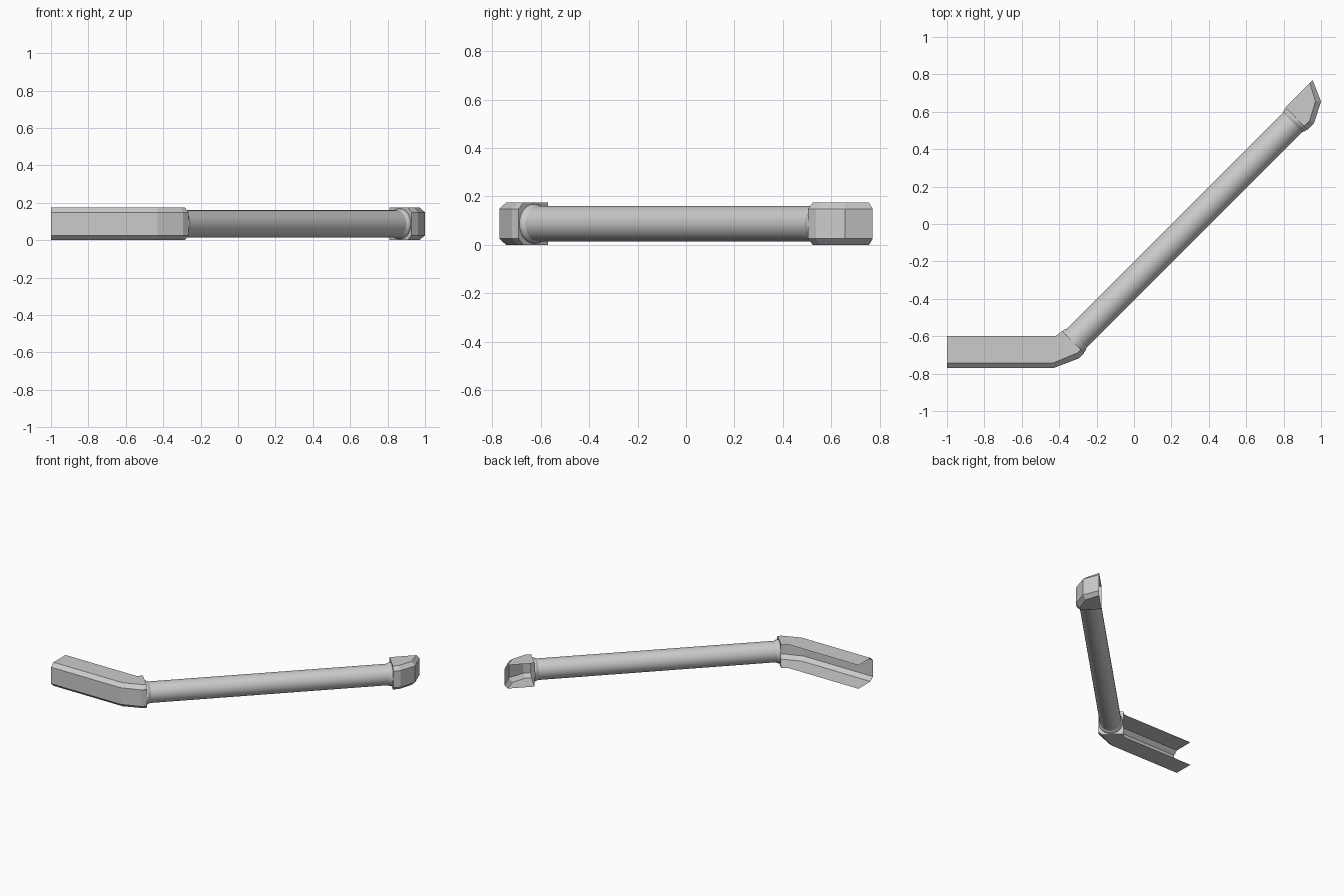
import bpy, bmesh, math
from mathutils import Vector

cube = bpy.data.objects.get("Cube")
if cube:
    bpy.data.objects.remove(cube)

HEIGHT, BEVEL = 0.175, 0.026

grey = bpy.data.materials.new("light grey metal")
grey.use_nodes = True
colour = (0.6, 0.6, 0.6, 1)
grey.diffuse_color = colour
grey.node_tree.nodes["Principled BSDF"].inputs["Base Color"].default_value = colour


def finish(name, bm):
    bmesh.ops.remove_doubles(bm, verts=bm.verts, dist=0.0005)
    bmesh.ops.recalc_face_normals(bm, faces=bm.faces)
    mesh = bpy.data.meshes.new(name)
    bm.to_mesh(mesh)
    bm.free()
    mesh.materials.append(grey)
    obj = bpy.data.objects.new(name, mesh)
    bpy.context.collection.objects.link(obj)
    return obj


def channel(name, stations, cap):
    """Thin bevelled channel; a station gives plan points: flange lip, bevel, web."""
    bm = bmesh.new()
    rings = []
    for lip, bevel, web in stations:
        lower = [(*lip, 0), (*bevel, 0), (*web, BEVEL)]
        upper = [(x, y, HEIGHT - z) for x, y, z in reversed(lower)]
        rings.append([bm.verts.new(p) for p in lower + upper])
    for a, b in zip(rings, rings[1:]):
        for i in range(len(a) - 1):
            bm.faces.new((a[i], a[i + 1], b[i + 1], b[i]))
    bm.faces.new(rings[cap])
    return finish(name, bm)


# Long bracket, open to the back, bending towards the tube
channel("long_bracket", [
    ((-1, -0.6), (-1, -0.742), (-1, -0.77)),
    ((-0.42, -0.6), (-0.43, -0.742), (-0.43, -0.77)),
    ((-0.4, -0.585), (-0.305, -0.69), (-0.293, -0.718)),
    ((-0.385, -0.57), (-0.284, -0.671), (-0.265, -0.69))], -1)

# Short bracket, curling round to a pointed tip
channel("short_bracket", [
    ((0.81, 0.625), (0.908, 0.523), (0.927, 0.503)),
    ((0.845, 0.66), (0.938, 0.55), (0.962, 0.537)),
    ((0.9, 0.715), (0.97, 0.655), (1, 0.655)),
    ((0.94, 0.755), (0.94, 0.755), (0.955, 0.77))], 0)

# Round tube with a tapered collar at each end
start = Vector((-0.325, -0.63, HEIGHT / 2))
end = Vector((0.868, 0.563, HEIGHT / 2))
length = (end - start).length
profile = [(0, 0.081), (0.012, 0.081), (0.028, 0.073)]
profile += [(length - d, r) for d, r in reversed(profile)]
bm = bmesh.new()
verts = [bm.verts.new((r, 0, d)) for d, r in profile]
edges = [bm.edges.new(pair) for pair in zip(verts, verts[1:])]
bmesh.ops.spin(bm, geom=verts + edges, cent=(0, 0, 0), axis=(0, 0, 1),
               angle=math.tau, steps=32)
tube = finish("diagonal_tube", bm)
tube.data.transform((end - start).to_track_quat("Z", "Y").to_matrix().to_4x4())
tube.location = start
bpy.ops.object.select_all(action="DESELECT")
tube.select_set(True)
bpy.context.view_layer.objects.active = tube
bpy.ops.object.shade_smooth_by_angle(angle=math.radians(25))
